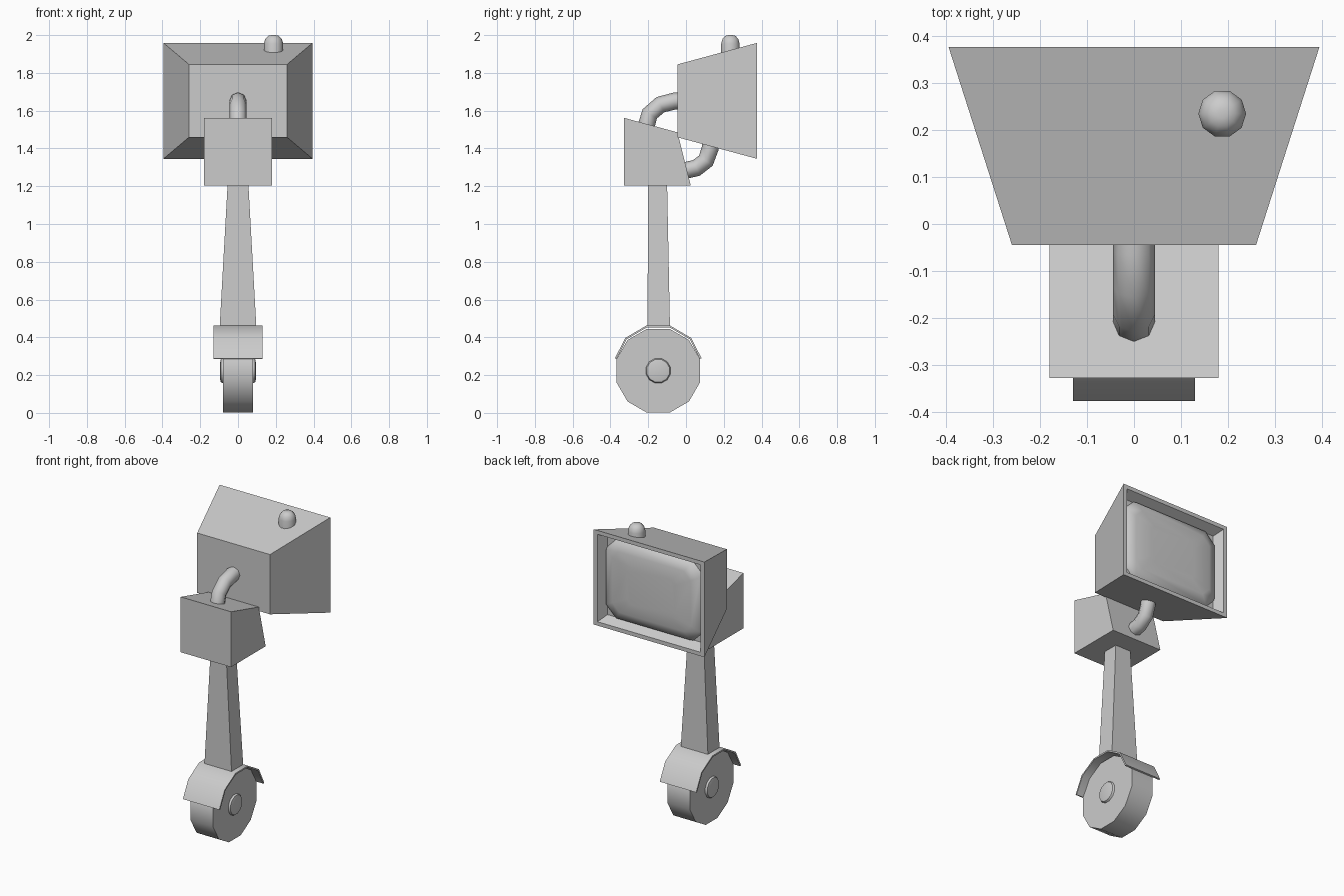
import bpy, bmesh
from math import sin, cos, pi, radians

if "Cube" in bpy.data.objects:
    bpy.data.objects.remove(bpy.data.objects["Cube"])


def finish(name, bm, smooth=0):
    bmesh.ops.recalc_face_normals(bm, faces=bm.faces)
    me = bpy.data.meshes.new(name)
    bm.to_mesh(me)
    bm.free()
    ob = bpy.data.objects.new(name, me)
    bpy.context.collection.objects.link(ob)
    if smooth:
        bpy.ops.object.select_all(action='DESELECT')
        bpy.context.view_layer.objects.active = ob
        ob.select_set(True)
        bpy.ops.object.shade_smooth_by_angle(angle=radians(smooth))
    return ob


def loft(name, rings, smooth=0):
    """Skin a list of equal-length point rings and cap both ends."""
    bm = bmesh.new()
    vs = [[bm.verts.new(p) for p in r] for r in rings]
    n = len(vs[0])
    for a, b in zip(vs, vs[1:]):
        for i in range(n):
            j = (i + 1) % n
            bm.faces.new((a[i], a[j], b[j], b[i]))
    bm.faces.new(vs[0])
    bm.faces.new(vs[-1])
    return finish(name, bm, smooth)


def prism(name, profile, half, smooth=0):
    """Extrude a y-z profile across x."""
    return loft(name, [[(x, y, z) for y, z in profile] for x in (-half, half)], smooth)


def rect_y(y, hw, hh, zc=1.652):
    return [(sx * hw, y, zc + sz * hh) for sx, sz in ((-1, -1), (1, -1), (1, 1), (-1, 1))]


def cut_rect_y(y, hw, hh, c, zc=1.652):
    pts = [(-hw + c, -hh), (hw - c, -hh), (hw, -hh + c), (hw, hh - c),
           (hw - c, hh), (-hw + c, hh), (-hw, hh - c), (-hw, -hh + c)]
    return [(x, y, zc + z) for x, z in pts]


def circle_x(x, r, n, cy, cz):
    return [(x, cy + r * cos((i + .5) * 2 * pi / n), cz + r * sin((i + .5) * 2 * pi / n))
            for i in range(n)]


def tube(name, pts, r):
    cu = bpy.data.curves.new(name, 'CURVE')
    cu.dimensions = '3D'
    cu.bevel_depth, cu.bevel_resolution, cu.use_fill_caps = r, 2, True
    sp = cu.splines.new('POLY')
    sp.points.add(len(pts) - 1)
    for p, (y, z) in zip(sp.points, pts):
        p.co = (0, y, z, 1)
    sp.use_smooth = True
    ob = bpy.data.objects.new(name, cu)
    bpy.context.collection.objects.link(ob)


WY, WZ = -0.147, 0.223  # wheel centre

# Monitor head with a recessed opening at the back
loft("monitor_head", [rect_y(-0.045, 0.26, 0.193), rect_y(0.377, 0.395, 0.307),
                      rect_y(0.377, 0.368, 0.282), rect_y(0.315, 0.34, 0.252)])
# Bulging screen with cut corners
loft("screen", [cut_rect_y(0.31, 0.345, 0.257, 0.07), cut_rect_y(0.335, 0.335, 0.247, 0.07),
                cut_rect_y(0.352, 0.28, 0.195, 0.05), cut_rect_y(0.358, 0.17, 0.12, 0.03)], 60)

# Lamp on the head
loft("top_lamp", [[(0.188 + r * cos(i * pi / 5), 0.235 + r * sin(i * pi / 5), z) for i in range(10)]
                  for r, z in ((0.051, 1.86), (0.051, 1.955), (0.044, 1.98),
                               (0.028, 1.996), (0.01, 2.0))], 60)

# Body box
prism("body", [(-0.328, 1.205), (-0.328, 1.562), (-0.045, 1.485), (0.025, 1.205)], 0.18)

# Cables joining body and head
tube("upper_hose", [(-0.215, 1.48), (-0.21, 1.52), (-0.192, 1.583), (-0.135, 1.632),
                    (-0.06, 1.651), (0.0, 1.653)], 0.045)
tube("lower_hose", [(-0.04, 1.285), (0.0, 1.284), (0.055, 1.297), (0.105, 1.335),
                    (0.128, 1.40), (0.13, 1.46)], 0.045)

# Tapered leg
loft("leg", [[(-w, y0, z), (w, y0, z), (w, y1, z), (-w, y1, z)]
             for w, y0, y1, z in ((0.097, -0.204, -0.085, 0.455), (0.055, -0.2, -0.1, 1.21))])

# Wheel and hub caps
loft("wheel", [circle_x(x, 0.23, 12, WY, WZ) for x in (-0.08, 0.08)], 40)
loft("hub", [circle_x(x, r, 12, WY, WZ) for x, r in
             ((-0.095, 0.045), (-0.091, 0.062), (-0.075, 0.07),
              (0.075, 0.07), (0.091, 0.062), (0.095, 0.045))], 50)

# Fender arching over the wheel
arc = [(16, 0.239), (45, 0.246), (75, 0.247), (105, 0.247), (135, 0.246), (164, 0.239)]
outer = [(WY + r * cos(radians(a)), WZ + r * sin(radians(a))) for a, r in arc]
inner = [(WY + (r - .01) * cos(radians(a)), WZ + (r - .01) * sin(radians(a))) for a, r in arc]
prism("fender", outer + inner[::-1], 0.13, 40)
